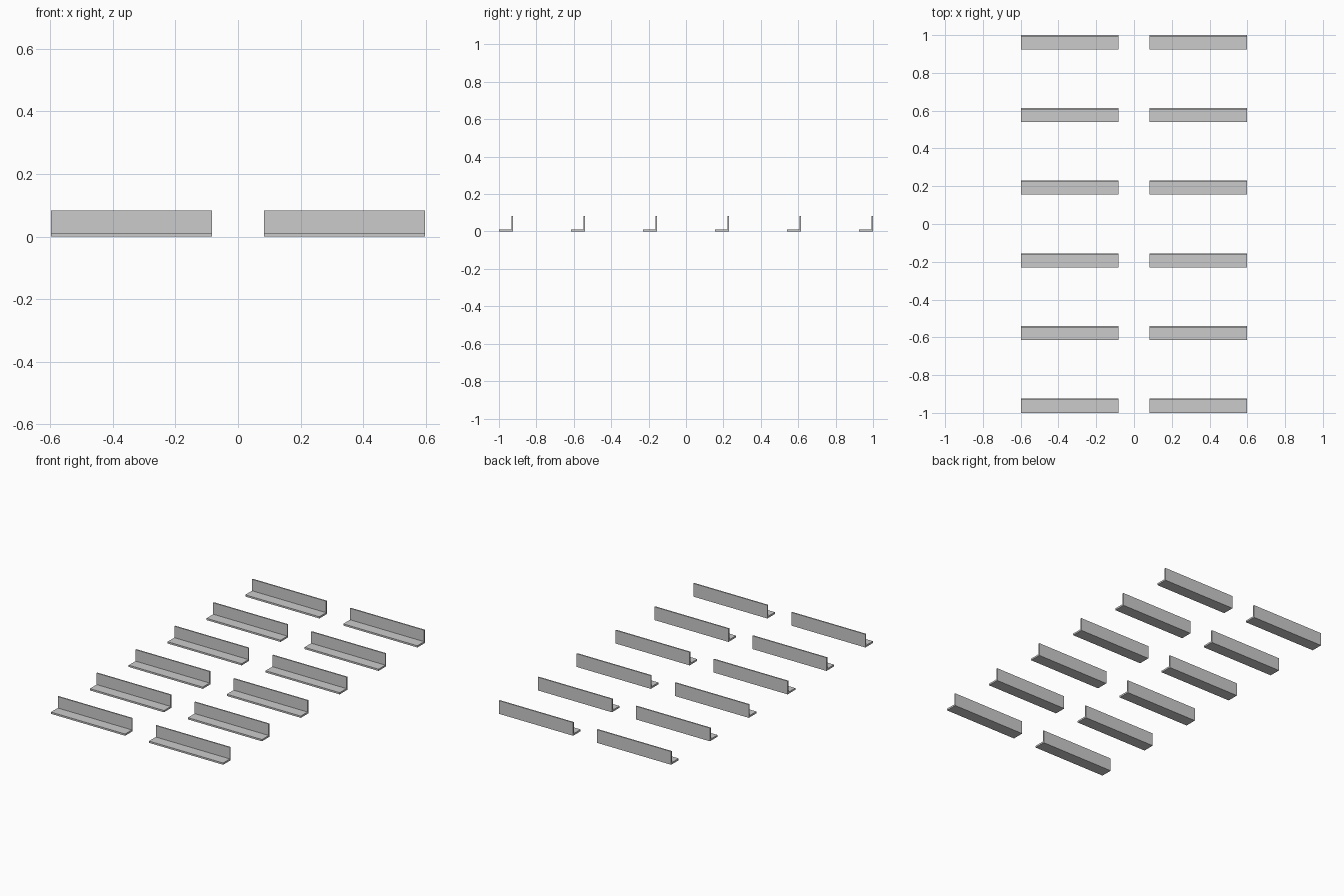
import bpy
import bmesh

cube = bpy.data.objects.get("Cube")
if cube:
    bpy.data.objects.remove(cube, do_unlink=True)

INNER, OUTER = 0.083, 0.597
DEPTH, HEIGHT = 0.075, 0.083
SEAT_T, BACK_T = 0.011, 0.008
ROWS = 6
PITCH = (2 - DEPTH) / (ROWS - 1)

grey = bpy.data.materials.new("plain grey")
grey.use_nodes = True
colour = (0.6, 0.6, 0.6, 1)
grey.diffuse_color = colour
grey.node_tree.nodes["Principled BSDF"].inputs["Base Color"].default_value = colour


def bench_mesh():
    """L-shaped side profile, extruded along the bench length."""
    profile = [(0, 0), (DEPTH, 0), (DEPTH, HEIGHT), (DEPTH - BACK_T, HEIGHT),
               (DEPTH - BACK_T, SEAT_T), (0, SEAT_T)]
    length = OUTER - INNER
    bm = bmesh.new()
    end = bm.faces.new([bm.verts.new((-length / 2, y, z)) for y, z in profile])
    side = bmesh.ops.extrude_face_region(bm, geom=[end])
    moved = [v for v in side["geom"] if isinstance(v, bmesh.types.BMVert)]
    bmesh.ops.translate(bm, verts=moved, vec=(length, 0, 0))
    bmesh.ops.recalc_face_normals(bm, faces=bm.faces)
    mesh = bpy.data.meshes.new("bench")
    bm.to_mesh(mesh)
    bm.free()
    mesh.materials.append(grey)
    return mesh


# Two columns of benches, one each side of the aisle
mesh = bench_mesh()
for side, sign in (("left", 1), ("right", -1)):
    for row in range(ROWS):
        bench = bpy.data.objects.new(f"bench_{side}_{row + 1}", mesh)
        bench.location = (sign * (INNER + OUTER) / 2, -1 + row * PITCH, 0)
        bpy.context.collection.objects.link(bench)
